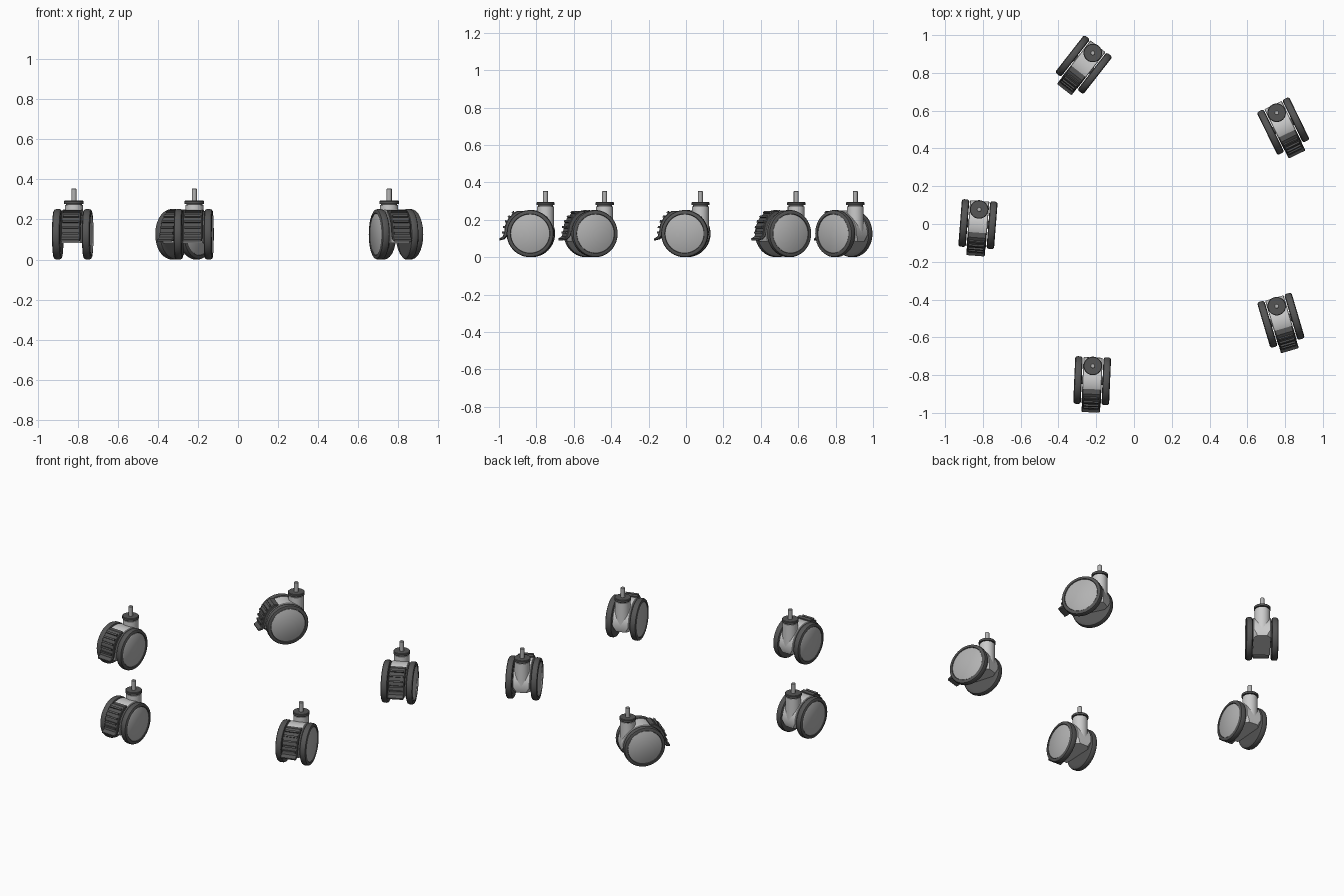
import bpy, bmesh, math
from mathutils import Matrix, Vector

if "Cube" in bpy.data.objects:
    bpy.data.objects.remove(bpy.data.objects["Cube"])


def material(name, v):
    m = bpy.data.materials.new(name)
    m.diffuse_color = (v, v, v, 1)
    m.use_nodes = True
    m.node_tree.nodes["Principled BSDF"].inputs["Base Color"].default_value = m.diffuse_color
    return m


LIGHT = material("light_grey", 0.6)
MID = material("mid_grey", 0.45)
DARK = material("dark_grey", 0.09)

R = 0.126    # wheel radius = axle height
TRAIL = 0.078  # axle offset behind the swivel stem


def to_mesh(bm, name, mat, angle=35):
    bmesh.ops.recalc_face_normals(bm, faces=bm.faces)
    me = bpy.data.meshes.new(name)
    bm.to_mesh(me)
    bm.free()
    me.materials.append(mat)
    me.shade_smooth()
    me.set_sharp_from_angle(angle=math.radians(angle))
    return me


def lathe(bm, profile, segs, matrix):
    """Spin (radius, height) points about z, cap the ends, then place."""
    rings = []
    for r, h in profile:
        rings.append([bm.verts.new(matrix @ Vector((r * math.cos(2 * math.pi * i / segs),
                                                    r * math.sin(2 * math.pi * i / segs), h)))
                      for i in range(segs)])
    for a, b in zip(rings, rings[1:]):
        for i in range(segs):
            j = (i + 1) % segs
            bm.faces.new((a[i], a[j], b[j], b[i]))
    bm.faces.new(rings[0][::-1])
    bm.faces.new(rings[-1])


def prism(bm, pts, half):
    """Extrude a (y, z) outline symmetrically along x."""
    l = [bm.verts.new((-half, y, z)) for y, z in pts]
    r = [bm.verts.new((half, y, z)) for y, z in pts]
    bm.faces.new(l)
    bm.faces.new(r[::-1])
    for i in range(len(pts)):
        j = (i + 1) % len(pts)
        bm.faces.new((l[i], r[i], r[j], l[j]))


AXLE = Matrix.Translation((0, -TRAIL, R))
SIDES = [AXLE @ Matrix.Rotation(s * math.pi / 2, 4, 'Y') for s in (1, -1)]
parts = []

# tyres: rounded rim with a shallow recess on the outer face
bm = bmesh.new()
for m in SIDES:
    lathe(bm, [(0.100, 0.055), (0.116, 0.055), (0.123, 0.059), (R, 0.066), (R, 0.083),
               (0.123, 0.091), (0.116, 0.095), (0.106, 0.095), (0.104, 0.090)], 56, m)
parts.append(to_mesh(bm, "tyres", DARK))

# hub caps
bm = bmesh.new()
for m in SIDES:
    lathe(bm, [(0.103, 0.080), (0.103, 0.092), (0.100, 0.094)], 56, m)
parts.append(to_mesh(bm, "hub_caps", MID))

# axle
bm = bmesh.new()
lathe(bm, [(0.02, -0.06), (0.02, 0.06)], 20, SIDES[0])
parts.append(to_mesh(bm, "axle", DARK))

# body: drum cut flat underneath, with clipped rear lower corners
bm = bmesh.new()
lathe(bm, [(0.120, -0.051), (0.123, -0.048), (0.123, 0.048), (0.120, 0.051)], 64, SIDES[0])
cuts = [((0, 0, 0.083), (0, 0, -1))]
cuts += [((s * 0.03, 0.036, 0.083), (s * 1.0, 0.8, -0.7)) for s in (1, -1)]
for co, no in cuts:
    bmesh.ops.bisect_plane(bm, geom=bm.verts[:] + bm.edges[:] + bm.faces[:],
                           plane_co=co, plane_no=no, clear_outer=True)
    bmesh.ops.holes_fill(bm, edges=[e for e in bm.edges if e.is_boundary], sides=0)
parts.append(to_mesh(bm, "body", LIGHT))

# swivel post
bm = bmesh.new()
lathe(bm, [(0.045, 0.12), (0.045, 0.272)], 40, Matrix())
parts.append(to_mesh(bm, "swivel_post", LIGHT))

# collar
bm = bmesh.new()
lathe(bm, [(0.040, 0.268), (0.040, 0.278), (0.049, 0.278), (0.049, 0.291), (0.046, 0.294)], 40, Matrix())
parts.append(to_mesh(bm, "collar", DARK))

# threaded stem
bm = bmesh.new()
lathe(bm, [(0.013, 0.29), (0.013, 0.352), (0.010, 0.355)], 24, Matrix())
parts.append(to_mesh(bm, "stem", MID))

# brake pedal: curved plate hugging the drum and ending in a toe lip
outer = [(-0.045, 0.121), (-0.072, 0.122), (-0.096, 0.106), (-0.120, 0.080), (-0.135, 0.048),
         (-0.140, 0.012), (-0.148, -0.014), (-0.168, -0.027)]
inner = [(-0.166, -0.036), (-0.142, -0.030), (-0.126, -0.012), (-0.118, 0.015),
         (-0.105, 0.050), (-0.080, 0.085), (-0.045, 0.110)]
bm = bmesh.new()
prism(bm, [(y - TRAIL, z + R) for y, z in outer + inner], 0.049)
bmesh.ops.recalc_face_normals(bm, faces=bm.faces)
bmesh.ops.bevel(bm, geom=[e for e in bm.edges if len({f for f in e.link_faces if len(f.verts) > 4}) == 1],
                offset=0.004, segments=1, affect='EDGES')
parts.append(to_mesh(bm, "brake_pedal", DARK))

# grip ribs on the pedal
bm = bmesh.new()
for i in range(5):
    a = math.radians(2 + 12 * i)
    m = (AXLE @ Matrix.Rotation(-a, 4, 'X') @ Matrix.Translation((0, -0.143, 0))
         @ Matrix.Diagonal((0.08, 0.018, 0.011, 1)))
    bmesh.ops.create_cube(bm, size=1, matrix=m)
parts.append(to_mesh(bm, "pedal_ribs", DARK))

# five casters on a pentagon, each swivelled differently
CX, CY, RAD = 0.051, 0.077, 0.871
for k, turn in enumerate((-4.5, -2.5, 16.5, 26, -38)):
    ang = math.pi + k * 2 * math.pi / 5
    place = (Matrix.Translation((CX + RAD * math.cos(ang), CY + RAD * math.sin(ang), 0))
             @ Matrix.Rotation(math.radians(turn), 4, 'Z'))
    for me in parts:
        ob = bpy.data.objects.new(f"caster_{k + 1}_{me.name}", me)
        ob.matrix_world = place
        bpy.context.collection.objects.link(ob)
